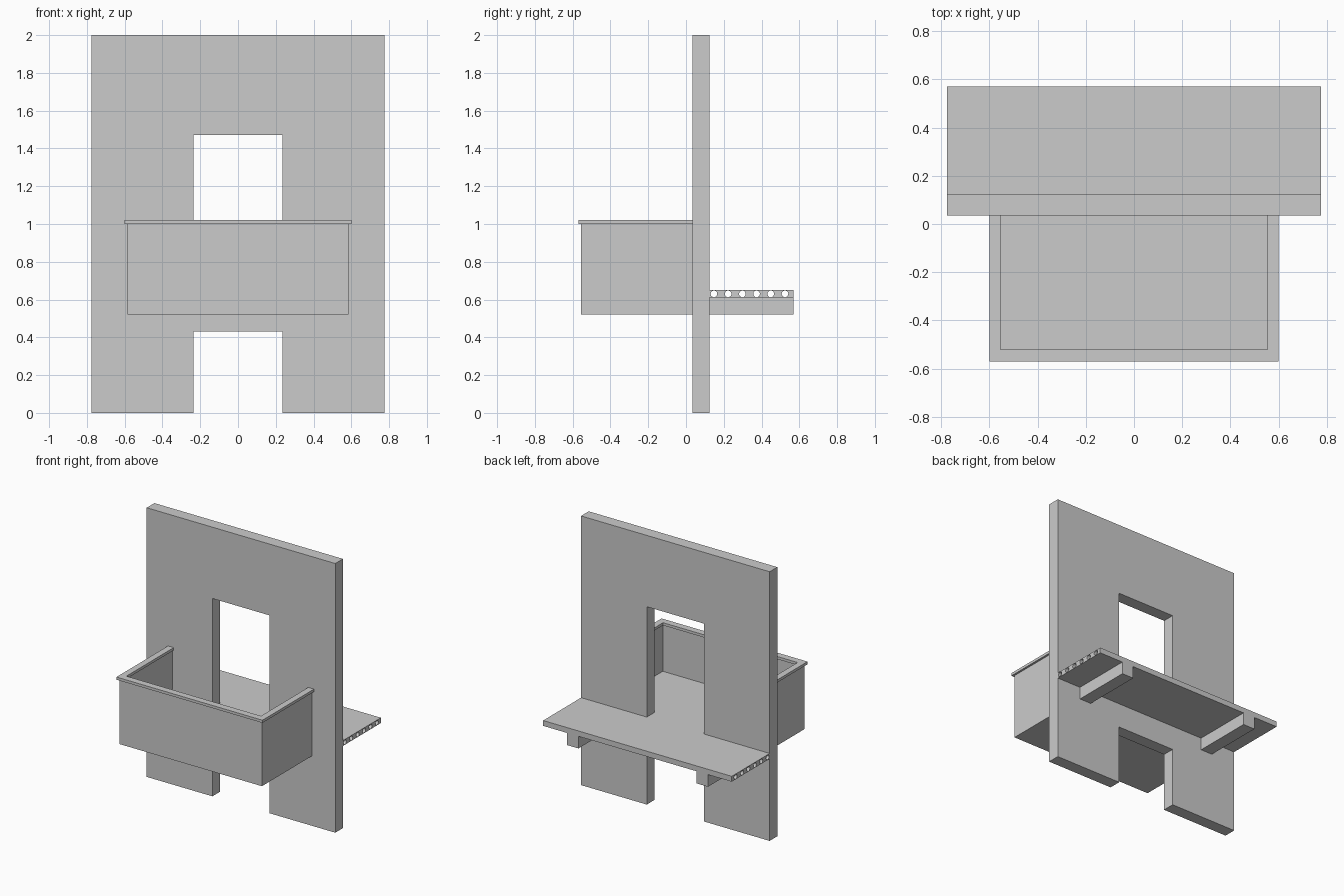
import bpy, bmesh, math
from mathutils import Matrix, Vector

if "Cube" in bpy.data.objects:
    bpy.data.objects.remove(bpy.data.objects["Cube"])

concrete = bpy.data.materials.new("light grey concrete")
concrete.diffuse_color = (0.6, 0.6, 0.6, 1)
concrete.use_nodes = True
concrete.node_tree.nodes["Principled BSDF"].inputs["Base Color"].default_value = concrete.diffuse_color


def finish(name, bm):
    bmesh.ops.recalc_face_normals(bm, faces=bm.faces)
    me = bpy.data.meshes.new(name)
    bm.to_mesh(me)
    bm.free()
    me.materials.append(concrete)
    ob = bpy.data.objects.new(name, me)
    bpy.context.collection.objects.link(ob)
    return ob


def extrude(bm, vec):
    r = bmesh.ops.extrude_face_region(bm, geom=bm.faces[:])
    vs = [g for g in r["geom"] if isinstance(g, bmesh.types.BMVert)]
    bmesh.ops.translate(bm, verts=vs, vec=vec)


def prism(name, pts, z0, z1):
    bm = bmesh.new()
    bm.faces.new([bm.verts.new((x, y, z0)) for x, y in pts])
    extrude(bm, Vector((0, 0, z1 - z0)))
    return finish(name, bm)


def box(name, x0, x1, y0, y1, z0, z1):
    return prism(name, [(x0, y0), (x1, y0), (x1, y1), (x0, y1)], z0, z1)


def u_shape(xo, yo, xi, yi, yb):
    return [(-xo, yb), (-xo, yo), (xo, yo), (xo, yb),
            (xi, yb), (xi, yi), (-xi, yi), (-xi, yb)]


WF, WB = 0.035, 0.125      # front and back of the wall
FLOOR = 0.65

# wall: grid of cells, leaving out the door and the lower opening
bm = bmesh.new()
xs = [-0.775, -0.235, 0.235, 0.775]
zs = [0, 0.43, FLOOR, 1.47, 2]
for i in range(3):
    for k in range(4):
        if i == 1 and k in (0, 2):
            continue
        bm.faces.new([bm.verts.new((xs[a], WF, zs[b])) for a, b in
                      ((i, k), (i + 1, k), (i + 1, k + 1), (i, k + 1))])
bmesh.ops.remove_doubles(bm, verts=bm.verts, dist=1e-5)
extrude(bm, Vector((0, WB - WF, 0)))
finish("wall", bm)

# balcony: floor, parapet and capping rim
box("balcony_floor", -0.57, 0.57, -0.54, WF, 0.52, FLOOR)
prism("balcony_parapet", u_shape(0.585, -0.555, 0.565, -0.535, WF), 0.52, 1.0)
prism("parapet_rim", u_shape(0.6, -0.57, 0.553, -0.52, WF), 1.0, 1.02)

# hollow-core floor slab behind the wall
slab = box("floor_slab", -0.775, 0.775, WB, 0.57, 0.61, FLOOR)
bm = bmesh.new()
for i in range(6):
    m = Matrix.Translation((0, 0.148 + i * 0.0752, 0.63)) @ Matrix.Rotation(math.pi / 2, 4, 'Y')
    bmesh.ops.create_cone(bm, cap_ends=True, segments=20, radius1=0.0175,
                          radius2=0.0175, depth=2, matrix=m)
cutter = finish("slab_hole_cutter", bm)
mod = slab.modifiers.new("holes", 'BOOLEAN')
mod.operation = 'DIFFERENCE'
mod.solver = 'EXACT'
mod.object = cutter
bpy.context.view_layer.objects.active = slab
bpy.ops.object.modifier_apply(modifier=mod.name)
bpy.data.objects.remove(cutter)

# beams under the slab
for side, a, b in (("left", -0.58, -0.485), ("right", 0.485, 0.58)):
    box("beam_" + side, a, b, WB, 0.57, 0.52, 0.61)
